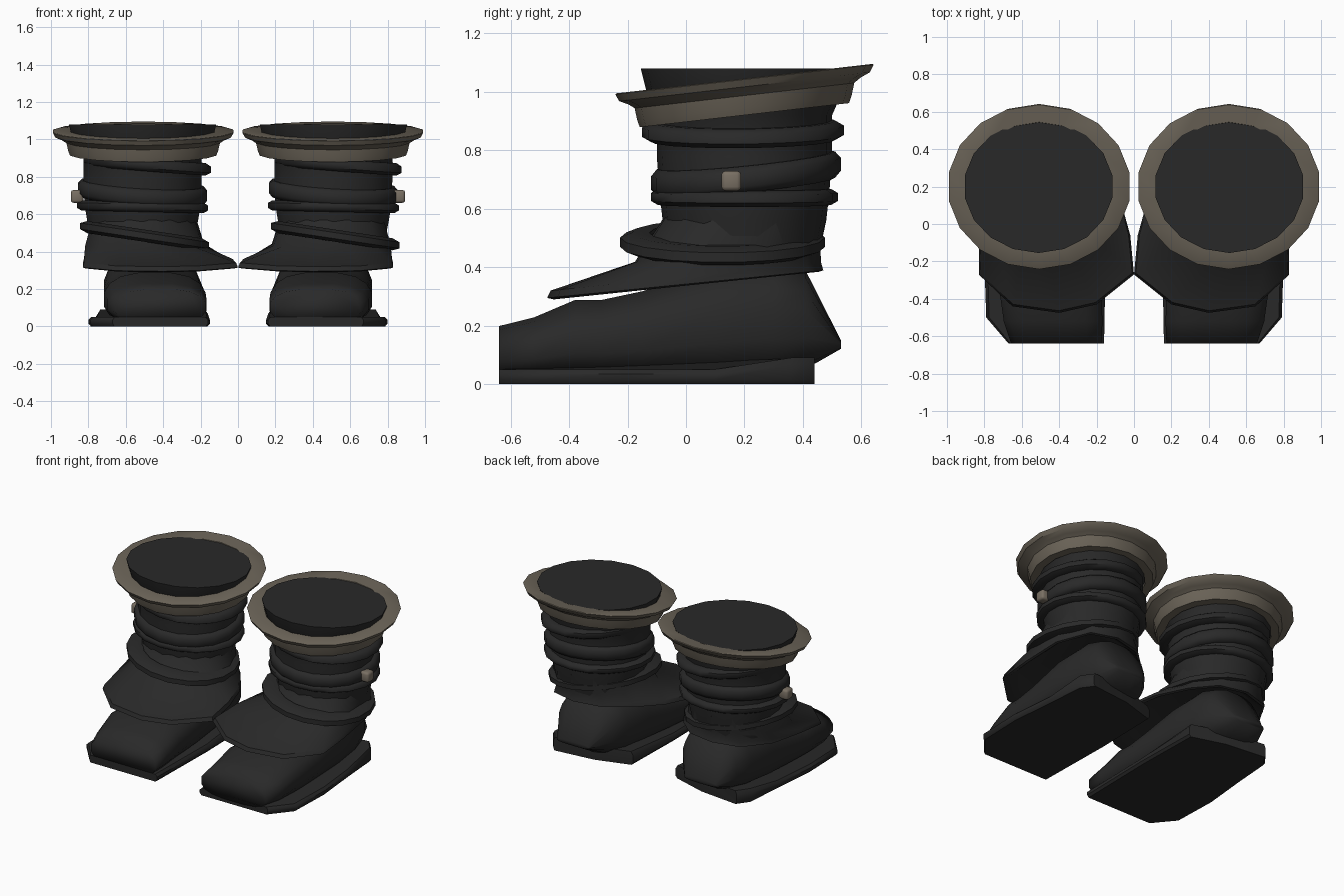
import bpy, bmesh, math

cube = bpy.data.objects.get("Cube")
if cube:
    bpy.data.objects.remove(cube, do_unlink=True)


def material(name, color):
    m = bpy.data.materials.new(name)
    m.use_nodes = True
    m.diffuse_color = (*color, 1)
    bsdf = m.node_tree.nodes["Principled BSDF"]
    bsdf.inputs["Base Color"].default_value = (*color, 1)
    bsdf.inputs["Roughness"].default_value = 0.8
    return m


LEATHER = material("dark_leather", (0.022, 0.022, 0.022))
CUFF = material("tan_cuff", (0.145, 0.125, 0.096))
STUD = material("pale_stud", (0.19, 0.16, 0.125))


def finish(name, bm, mat, angle):
    bmesh.ops.recalc_face_normals(bm, faces=bm.faces)
    me = bpy.data.meshes.new(name)
    bm.to_mesh(me)
    bm.free()
    me.materials.append(mat)
    ob = bpy.data.objects.new(name, me)
    bpy.context.collection.objects.link(ob)
    bpy.ops.object.select_all(action='DESELECT')
    ob.select_set(True)
    bpy.context.view_layer.objects.active = ob
    bpy.ops.object.shade_smooth_by_angle(angle=math.radians(angle))


def loft(name, rings, mat, loop=False, angle=40):
    """Skin equal-length rings; cap the ends, or join last to first."""
    bm = bmesh.new()
    rows = [[bm.verts.new(p) for p in r] for r in rings]
    n = len(rows[0])
    pairs = list(zip(rows, rows[1:])) + ([(rows[-1], rows[0])] if loop else [])
    for a, b in pairs:
        for i in range(n):
            j = (i + 1) % n
            bm.faces.new((a[i], a[j], b[j], b[i]))
    if not loop:
        bm.faces.new(rows[0])
        bm.faces.new(rows[-1])
    finish(name, bm, mat, angle)


def ellipse(cx, cy, z, rx, ry, tx=0, ty=0, n=18):
    """Ellipse whose height slopes by tx along x and ty along y."""
    pts = []
    for i in range(n):
        a = math.tau * (i + 0.5) / n
        dx, dy = rx * math.cos(a), ry * math.sin(a)
        pts.append((cx + dx, cy + dy, z + tx * dx + ty * dy))
    return pts


def band(name, cx, cy, z, rx, ry, height, thick, tx, ty):
    """Closed strap with a rounded section."""
    section = [(-1, -.5), (-.4, -.5), (0, -.25), (0, .25), (-.4, .5), (-1, .5)]
    rings = [ellipse(cx, cy, z + v * height, rx + u * thick, ry + u * thick, tx, ty)
             for u, v in section]
    loft(name, rings, LEATHER, loop=True, angle=60)


def power(v, e):
    return math.copysign(abs(v) ** e, v)


def boot(side, s):
    cx = 0.51 * s

    # sole, wide right back to the heel
    outline = [(.16, -.64), (.67, -.64), (.79, -.5), (.8, -.2), (.77, .1),
               (.75, .36), (.69, .44), (.4, .41), (.16, .34), (.15, -.1)]

    def sole_ring(z, k, lift):
        return [(s * (.47 + (x - .47) * k), y, z + (lift if y > .25 else 0))
                for x, y in outline]
    loft(side + "_sole", [sole_ring(0, .96, 0), sole_ring(.015, 1, 0),
                          sole_ring(.035, 1, .03), sole_ring(.05, .95, .04)], LEATHER)

    # foot, skinned from toe to heel: y, inner x, outer x, bottom, top
    sections = [(-.64, .17, .66, .02, .2), (-.52, .165, .7, .02, .23),
                (-.38, .17, .72, .02, .29), (-.29, .175, .72, .02, .29),
                (-.15, .18, .72, .02, .32), (.1, .2, .72, .02, .4),
                (.3, .22, .7, .03, .42), (.41, .26, .67, .05, .39),
                (.53, .36, .6, .12, .15)]
    rings = []
    for y, x0, x1, z0, z1 in sections:
        ring = []
        for i in range(16):
            a = math.tau * (i + .5) / 16
            c = power(math.cos(a), .7)
            t = power(math.sin(a), 1 if a < math.pi else .6)
            x = (x0 + x1) / 2 + c * (x1 - x0) / 2
            ring.append((s * x, y, (z0 + z1) / 2 + t * (z1 - z0) / 2))
        rings.append(ring)
    loft(side + "_foot", rings, LEATHER, angle=100)

    # sloping flap over the instep, concave up to the ankle
    edge = [(.0, -.27), (.2, -.43), (.4, -.475), (.65, -.44), (.83, -.27),
            (.83, -.05), (.81, .22), (.7, .42), (.52, .47), (.33, .43),
            (.19, .3), (.07, .12), (.02, -.06)]

    def flap_ring(k, rise):
        return [(s * (.5 + (x - .5) * k), .1 + (y - .1) * k,
                 .29 + .1 * (y + .47) + rise) for x, y in edge]

    def collar(y0, rx, ry, z, slope):
        pts = []
        for x, y in edge:
            a = math.atan2(y - .08, x - .5)
            dy = ry * math.sin(a)
            pts.append((s * (.51 + rx * math.cos(a)), y0 + dy, z + slope * dy))
        return pts
    loft(side + "_instep_flap",
         [flap_ring(.8, .04), flap_ring(.96, 0), flap_ring(1, .005), flap_ring(.98, .03),
          collar(.14, .33, .32, .44, .07), collar(.2, .29, .28, .57, 0)],
         LEATHER, angle=45)

    # leg shaft with the closed top
    shaft = [(.42, .27, .25), (.56, .3, .28), (.65, .315, .29), (.78, .32, .3),
             (.92, .32, .3), (1.0, .38, .335), (1.08, .4, .355)]
    loft(side + "_shaft", [ellipse(cx, .2, z, rx, ry) for z, rx, ry in shaft], LEATHER)

    # flared cuff
    profile = [(.7, -.125), (.81, -.125), (.83, -.1), (.85, -.058), (.9, -.042),
               (.97, -.028), (1, -.003), (.99, 0), (.78, 0)]
    loft(side + "_cuff", [ellipse(s * .507, .2, 1.045 + dz, .49 * k, .442 * k, 0, .115)
                          for k, dz in profile], CUFF, loop=True, angle=35)

    # straps: both boots lean the same way
    band(side + "_upper_strap", cx + .025, .195, .865, .345, .345, .065, .07, -.08, .01)
    band(side + "_belt", cx, .205, .72, .35, .325, .09, .05, -.06, .1)
    band(side + "_belt_roll", cx, .2, .64, .355, .32, .055, .06, -.02, 0)
    band(side + "_ankle_strap", cx + .01, .125, .485, .35, .35, .065, .1, -.15, 0)

    # stud on the outer side of the belt
    bm = bmesh.new()
    bmesh.ops.create_cube(bm, size=.068)
    bmesh.ops.bevel(bm, geom=bm.edges[:], offset=.014, segments=2,
                    profile=.5, affect='EDGES')
    bmesh.ops.translate(bm, verts=bm.verts, vec=(s * .86, .155, .695))
    finish(side + "_stud", bm, STUD, 50)


boot("left", 1)
boot("right", -1)
